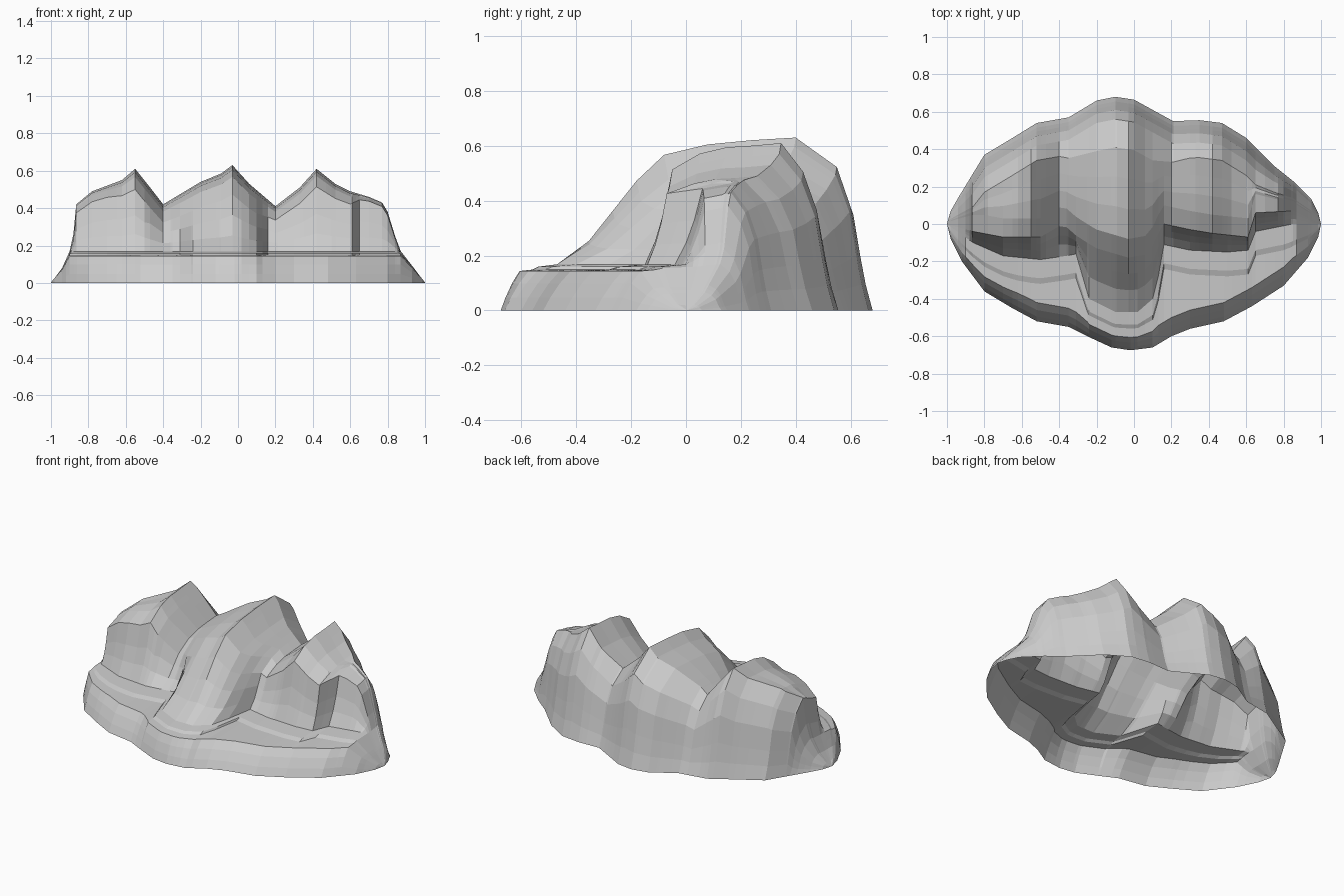
import bpy, bmesh

if "Cube" in bpy.data.objects:
    bpy.data.objects.remove(bpy.data.objects["Cube"])


def interp(table, x):
    for (x0, v0), (x1, v1) in zip(table, table[1:]):
        if x <= x1:
            return v0 + (v1 - v0) * (x - x0) / (x1 - x0)
    return table[-1][1]


# Ground outline, back and front halves (x, y)
BACK = [(-1, 0), (-.98, .07), (-.94, .14), (-.8, .37), (-.65, .46), (-.52, .54),
        (-.35, .57), (-.2, .66), (-.1, .68), (0, .665), (.1, .61), (.21, .55),
        (.35, .555), (.47, .54), (.6, .46), (.75, .31), (.85, .23), (.95, .13),
        (.985, .06), (1, 0)]
FRONT = [(-1, 0), (-.98, -.08), (-.92, -.2), (-.8, -.36), (-.65, -.45), (-.52, -.52),
         (-.35, -.55), (-.25, -.6), (-.12, -.66), (-.02, -.675), (.1, -.66), (.2, -.6),
         (.3, -.56), (.48, -.52), (.63, -.44), (.8, -.33), (.93, -.18), (.985, -.07),
         (1, 0)]

# Ridge skyline (x, z)
SKYLINE = [(-1, 0), (-.94, .08), (-.9, .17), (-.88, .26), (-.865, .42), (-.78, .49),
           (-.62, .55), (-.55, .61), (-.47, .51), (-.4, .42), (-.2, .54), (-.09, .585),
           (-.03, .63), (.06, .53), (.2, .41), (.33, .51), (.42, .61), (.52, .53),
           (.6, .49), (.7, .46), (.77, .43), (.8, .38), (.84, .25), (.87, .17),
           (.94, .08), (1, 0)]

# Foot and brow of the front cliffs (x, y)
FOOT = [(-1, 0), (-.86, -.1), (-.7, -.17), (-.5, -.19), (-.36, -.17), (-.31, -.16),
        (-.24, -.4), (-.1, -.47), (.02, -.47), (.1, -.4), (.13, -.28), (.16, -.11),
        (.3, -.14), (.5, -.15), (.61, -.14), (.65, -.04), (.85, 0), (1, 0)]
BROW = [(-1, 0), (-.86, -.04), (-.7, -.07), (-.5, -.07), (-.38, 0), (-.3, -.07),
        (-.2, -.13), (-.03, -.18), (.08, -.16), (.13, -.05), (.16, 0), (.3, -.03),
        (.42, -.05), (.61, -.07), (.65, .06), (.85, .07), (1, 0)]

# Brow height as a share of the skyline, and depth of the sloping back rim
STEEP = [(-1, .9), (-.7, .88), (-.45, .78), (-.3, .75), (.1, .75), (.2, .82),
         (.6, .86), (.66, .95), (1, .95)]
RIM = [(-1, .2), (-.4, .2), (-.2, .27), (.1, .27), (.25, .2), (1, .2)]


def section(x):
    """Slice through the rock at x, running from back ground to front ground."""
    yb, yf, top = interp(BACK, x), interp(FRONT, x), interp(SKYLINE, x)
    foot, brow = interp(FOOT, x), interp(BROW, x)
    steep, rim = interp(STEEP, x), interp(RIM, x)
    k = min(1, (yb - brow) / .35)         # narrow the insets near the tips
    f = min(1, (foot - yf) / .3)
    ledge = min(.145, top * .87)
    step = min(.168, top * .93)
    rise = max(top * steep - step, 0)
    inner, lip = yb - rim * k, brow + .1 * k
    lip_z = top * (steep * .4 + .6)
    mid = .64 if steep < .8 else .58
    return [
        (yb, 0), (yb - .025 * k, .16 * top), (yb - .045 * k, .34 * top),
        (yb - .07 * k, .6 * top), (yb - .12 * k, .83 * top), (inner, top),
        (inner * .67 + lip * .33, .985 * top),
        (inner * .33 + lip * .67, top * .6 + lip_z * .4),
        (lip, lip_z), (brow, step + rise),
        (brow * .7 + foot * .3, step + rise * mid),
        (brow * .4 + foot * .6, step + rise * .28), (foot, step),
        (foot - .1 * f, step * .5 + ledge * .5 + .003), (foot - .13 * f, ledge + .004),
        (yf + .1 * f, ledge * .99), (yf + .06 * f, ledge * .68),
        (yf + .025 * f, ledge * .32), (yf, 0)]


# Rock shell, open underneath, lofted across the slices
columns = sorted({round(x, 3) for t in (SKYLINE, FOOT, BACK, FRONT) for x, _ in t})
bm = bmesh.new()
rows = [[bm.verts.new((x, y, z)) for y, z in section(x)] for x in columns]
for a, b in zip(rows, rows[1:]):
    for i in range(len(a) - 1):
        bm.faces.new((a[i], a[i + 1], b[i + 1], b[i]))
bmesh.ops.remove_doubles(bm, verts=bm.verts, dist=.002)
bmesh.ops.recalc_face_normals(bm, faces=bm.faces)
if sum(f.normal.z * f.calc_area() for f in bm.faces) < 0:
    bmesh.ops.reverse_faces(bm, faces=bm.faces)

mesh = bpy.data.meshes.new("rock_formation")
bm.to_mesh(mesh)
bm.free()
rock = bpy.data.objects.new("rock_formation", mesh)
bpy.context.collection.objects.link(rock)
